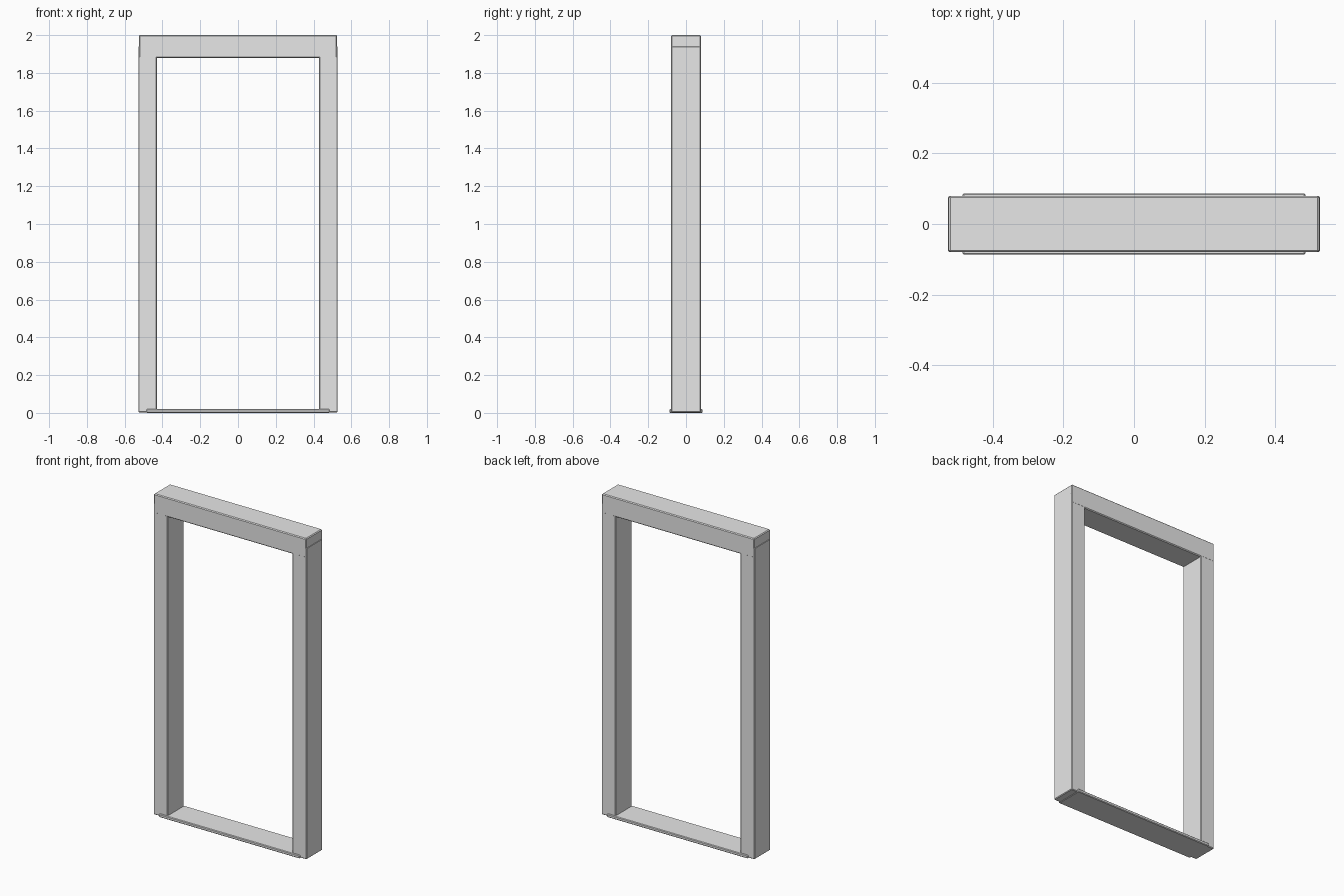
import bpy

if "Cube" in bpy.data.objects:
    bpy.data.objects.remove(bpy.data.objects["Cube"])

# Single painted-grey colour
grey = bpy.data.materials.new("plain_grey")
grey.diffuse_color = (0.8, 0.8, 0.8, 1)
grey.use_nodes = True
grey.node_tree.nodes["Principled BSDF"].inputs["Base Color"].default_value = grey.diffuse_color


def box(name, x, y, z, bevel):
    """Box from (min, max) ranges with small chamfered edges."""
    ranges = (x, y, z)
    bpy.ops.mesh.primitive_cube_add(size=1, location=[(a + b) / 2 for a, b in ranges])
    ob = bpy.context.object
    ob.name = name
    ob.scale = [b - a for a, b in ranges]
    bpy.ops.object.transform_apply(location=False, rotation=False, scale=True)
    mod = ob.modifiers.new("edge_chamfer", 'BEVEL')
    mod.width = bevel
    mod.segments = 1
    ob.data.materials.append(grey)
    return ob


# Side posts, ending halfway up inside the header
for side, s in (("left", -1), ("right", 1)):
    xs = sorted((s * 0.429, s * 0.527))
    box(side + "_post", xs, (-0.079, 0.079), (0.003, 1.942), 0.004)

# Header across the top
box("header", (-0.525, 0.525), (-0.0795, 0.0795), (1.88, 2.0), 0.005)

# Low threshold, slightly deeper than the posts
box("threshold", (-0.485, 0.485), (-0.087, 0.087), (0.0, 0.02), 0.004)
